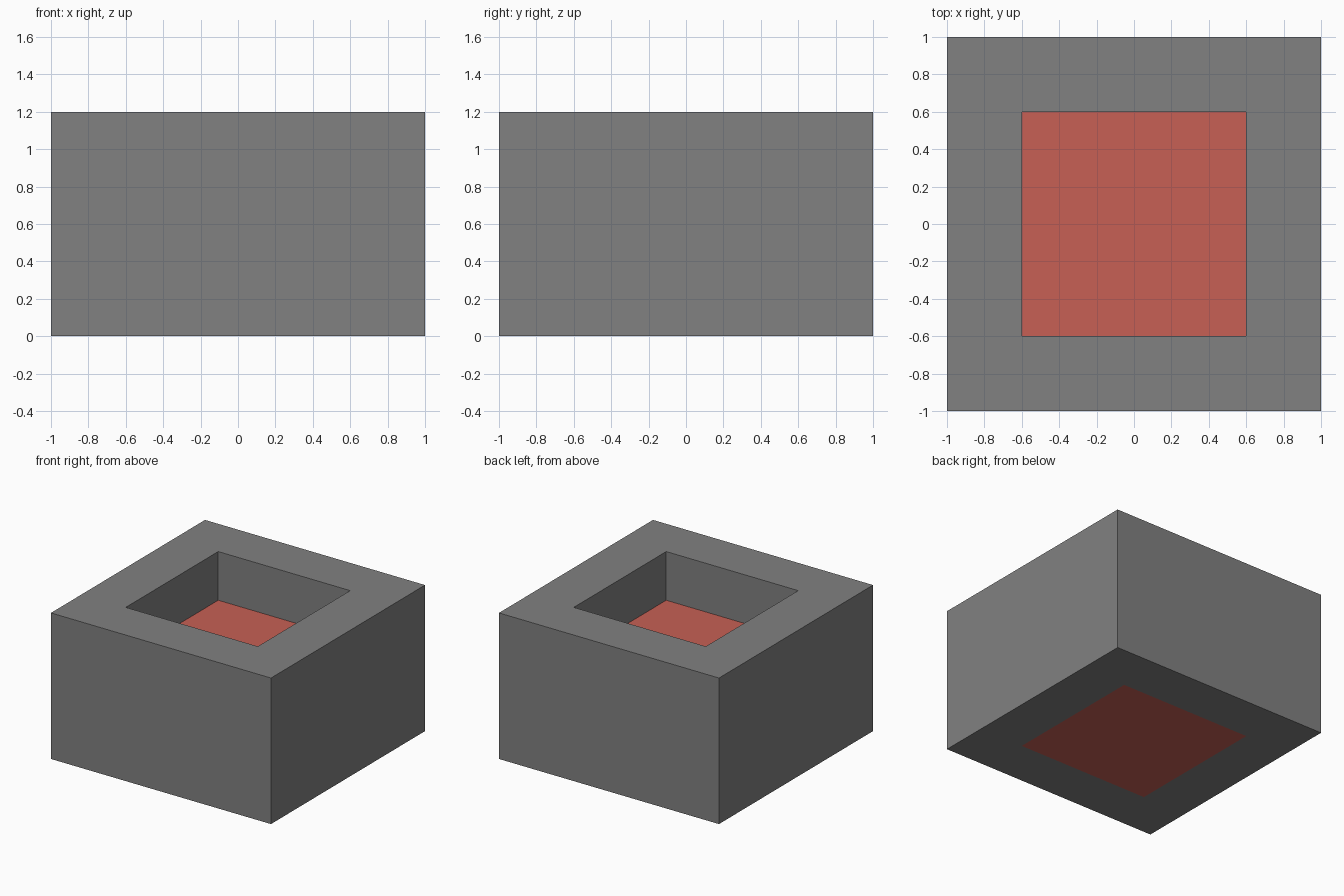
import bpy, bmesh

if "Cube" in bpy.data.objects:
    bpy.data.objects.remove(bpy.data.objects["Cube"])

OUT, IN = 1.0, 0.6          # half widths of the block and its opening
HEIGHT, FLOOR = 1.2, 0.8    # rim height and height of the red core


def material(name, rgb):
    m = bpy.data.materials.new(name)
    m.diffuse_color = (*rgb, 1)
    m.use_nodes = True
    m.node_tree.nodes["Principled BSDF"].inputs["Base Color"].default_value = m.diffuse_color
    return m


def add_object(name, bm, mat):
    bmesh.ops.recalc_face_normals(bm, faces=bm.faces)
    mesh = bpy.data.meshes.new(name)
    bm.to_mesh(mesh)
    bm.free()
    mesh.materials.append(mat)
    bpy.context.collection.objects.link(bpy.data.objects.new(name, mesh))


def square(bm, half, z):
    return [bm.verts.new((sx * half, sy * half, z))
            for sx, sy in ((-1, -1), (1, -1), (1, 1), (-1, 1))]


grey = material("grey", (0.22, 0.22, 0.22))
red = material("red", (0.57, 0.117, 0.089))

# Square frame: four rings joined around into a closed tube
bm = bmesh.new()
rings = [square(bm, h, z) for h, z in
         ((OUT, 0), (OUT, HEIGHT), (IN, HEIGHT), (IN, 0))]
for i in range(4):
    a, b = rings[i], rings[(i + 1) % 4]
    for j in range(4):
        k = (j + 1) % 4
        bm.faces.new((a[j], a[k], b[k], b[j]))
add_object("frame", bm, grey)

# Red core filling the lower part of the opening
bm = bmesh.new()
low, high = square(bm, IN, 0), square(bm, IN, FLOOR)
bm.faces.new(low)
bm.faces.new(high)
for j in range(4):
    k = (j + 1) % 4
    bm.faces.new((low[j], low[k], high[k], high[j]))
add_object("core", bm, red)
